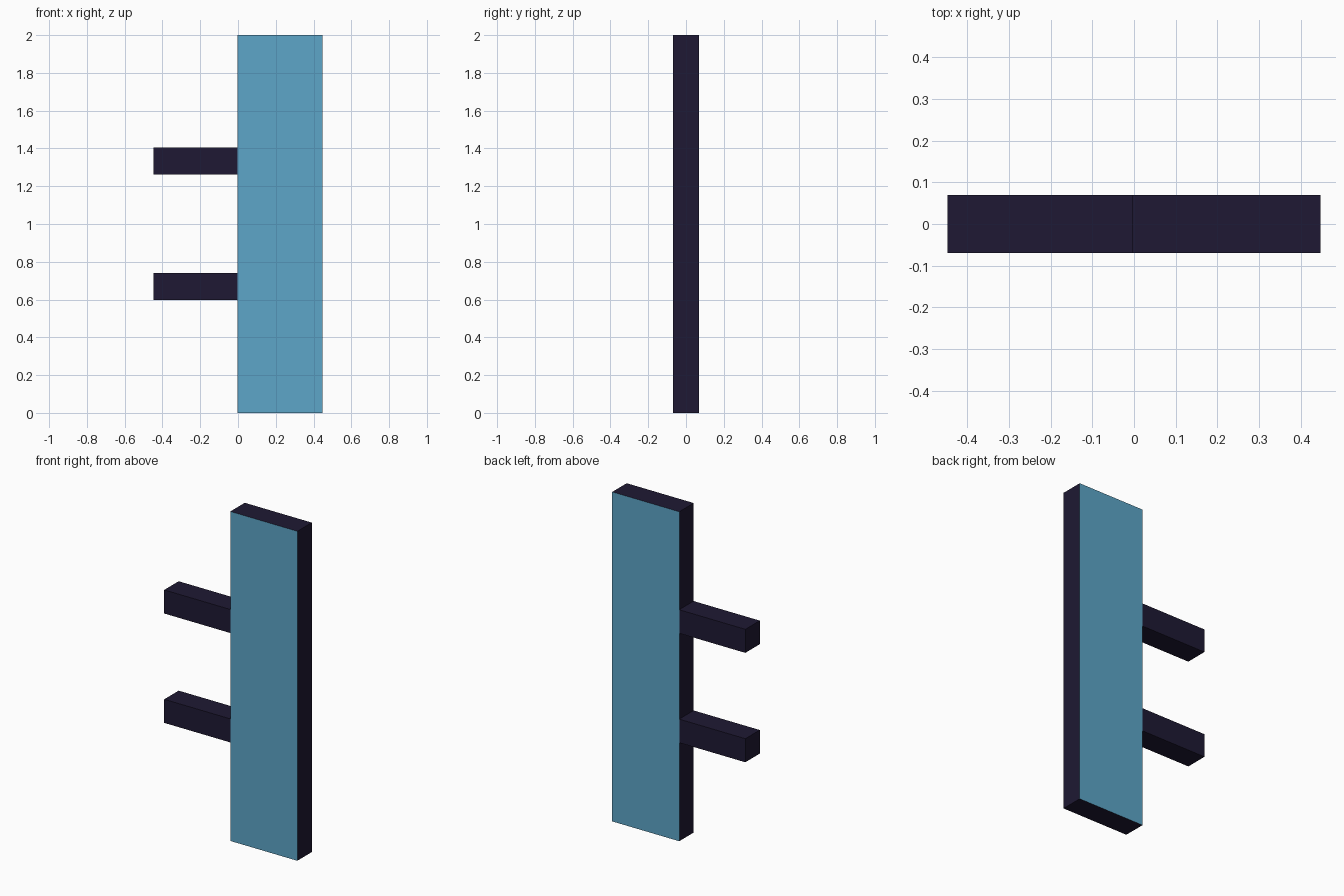
import bpy
import bmesh

if "Cube" in bpy.data.objects:
    bpy.data.objects.remove(bpy.data.objects["Cube"])

HALF_X, HALF_Y, SEAM_X, HEIGHT = 0.447, 0.069, -0.003, 2.0


def material(name, rgb):
    mat = bpy.data.materials.new(name)
    mat.diffuse_color = (*rgb, 1.0)
    mat.use_nodes = True
    mat.node_tree.nodes["Principled BSDF"].inputs["Base Color"].default_value = mat.diffuse_color
    return mat


dark = material("dark_frame", (0.013, 0.0095, 0.033))
blue = material("blue_panel", (0.11, 0.38, 0.58))


def box(name, x0, x1, z0, z1, mats):
    """Full-depth box with its base corner at (x0, z0)."""
    bm = bmesh.new()
    bmesh.ops.create_cube(bm, size=1.0)
    bmesh.ops.scale(bm, vec=(x1 - x0, 2 * HALF_Y, z1 - z0), verts=bm.verts)
    bmesh.ops.translate(bm, vec=((x0 + x1) / 2, 0, (z0 + z1) / 2), verts=bm.verts)
    mesh = bpy.data.meshes.new(name)
    bm.to_mesh(mesh)
    bm.free()
    for mat in mats:
        mesh.materials.append(mat)
    obj = bpy.data.objects.new(name, mesh)
    bpy.context.collection.objects.link(obj)
    return obj


# Upright panel: blue front and back, dark edges
panel = box("upright_panel", SEAM_X, HALF_X, 0, HEIGHT, [dark, blue])
for face in panel.data.polygons:
    face.material_index = 1 if abs(face.normal.y) > 0.5 else 0

# Two side bars flush with the panel depth
for name, z in (("lower_bar", 0.598), ("upper_bar", 1.262)):
    box(name, -HALF_X, SEAM_X, z, z + 0.143, [dark])
